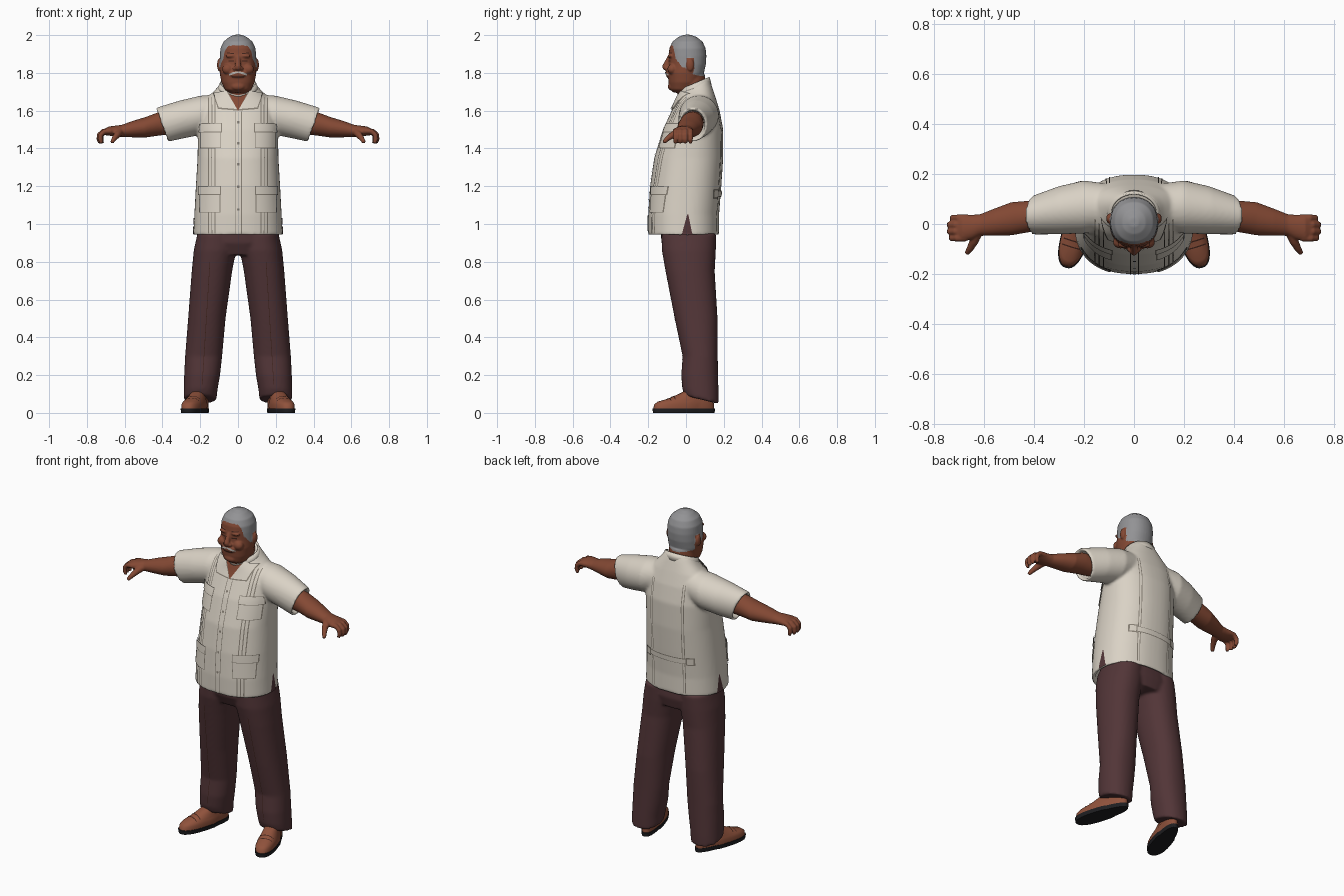
import bpy, bmesh, math
from mathutils import Vector, Matrix
from mathutils.bvhtree import BVHTree

cube = bpy.data.objects.get("Cube")
if cube:
    bpy.data.objects.remove(cube, do_unlink=True)


def material(name, r, g, b):
    m = bpy.data.materials.new(name)
    m.use_nodes = True
    m.diffuse_color = (r, g, b, 1)
    node = next(n for n in m.node_tree.nodes if n.type == 'BSDF_PRINCIPLED')
    node.inputs["Base Color"].default_value = (r, g, b, 1)
    node.inputs["Roughness"].default_value = 0.8
    return m


CREAM = material("cream cloth", .70, .645, .56)
SEAM = material("shirt seam", .25, .22, .18)
MAROON = material("maroon cloth", .085, .036, .039)
SKIN = material("brown skin", .23, .066, .034)
HAIR = material("grey hair", .29, .29, .30)
LEATHER = material("tan leather", .28, .085, .045)
SOLE = material("black sole", .013, .013, .015)
WHISKER = material("pale whisker", .50, .47, .43)
DARK = material("dark brown line", .05, .017, .011)


def finish(name, bm, mats):
    me = bpy.data.meshes.new(name)
    bm.to_mesh(me)
    bm.free()
    for m in mats:
        me.materials.append(m)
    ob = bpy.data.objects.new(name, me)
    bpy.context.collection.objects.link(ob)
    for p in me.polygons:
        p.use_smooth = True
    return ob


def loft(bm, rings, n=2.0, seg=40):
    """Closed skin through rings of (centre, u axis, v axis)."""
    loops = []
    for c, u, v in rings:
        loop = []
        for i in range(seg):
            a = math.tau * i / seg
            co, si = math.cos(a), math.sin(a)
            s = math.copysign(abs(co) ** (2 / n), co)
            t = math.copysign(abs(si) ** (2 / n), si)
            loop.append(bm.verts.new(Vector(c) + Vector(u) * s + Vector(v) * t))
        loops.append(loop)
    faces = [bm.faces.new(loops[0]), bm.faces.new(loops[-1])]
    for a, b in zip(loops, loops[1:]):
        for i in range(seg):
            j = (i + 1) % seg
            faces.append(bm.faces.new((a[i], a[j], b[j], b[i])))
    bmesh.ops.recalc_face_normals(bm, faces=faces)


def upright(z, front, back, rx, cx=0, tilt=0):
    ry = (back - front) / 2
    return (cx, (front + back) / 2, z), (rx, 0, 0), (0, ry, tilt * ry)


def sideways(s, x, y, z, ry, rz, lean=0):
    return (s * x, y, z), (0, ry, 0), (s * lean, 0, rz)


def ball(bm, at, size):
    bmesh.ops.create_uvsphere(bm, u_segments=20, v_segments=12, radius=1,
                              matrix=Matrix.Translation(at) @ Matrix.Diagonal((*size, 1)))


def tube(bm, pts, radii):
    pts = [Vector(p) for p in pts]
    rings = []
    for i, p in enumerate(pts):
        d = (pts[min(i + 1, len(pts) - 1)] - pts[max(i - 1, 0)]).normalized()
        u = d.cross((0.3, 1, 0.2)).normalized()
        rings.append((p, u * radii[i], d.cross(u) * radii[i]))
    loft(bm, rings, seg=14)


def fuse(name, bm, mats, voxel, rounds):
    """Melt overlapping parts into one soft skin."""
    ob = finish(name, bm, mats)
    rm = ob.modifiers.new("fuse", 'REMESH')
    rm.mode, rm.voxel_size, rm.use_smooth_shade = 'VOXEL', voxel, True
    sm = ob.modifiers.new("soften", 'SMOOTH')
    sm.factor, sm.iterations = 0.5, rounds
    deps = bpy.context.evaluated_depsgraph_get()
    me = bpy.data.meshes.new_from_object(ob.evaluated_get(deps))
    ob.modifiers.clear()
    ob.data = me
    me.materials.clear()
    for m in mats:
        me.materials.append(m)
    for p in me.polygons:
        p.use_smooth, p.material_index = True, 0
    return ob


RAYS = {'front': (lambda u, v: (u, -3, v), (0, 1, 0)), 'back': (lambda u, v: (u, 3, v), (0, -1, 0)),
        'left': (lambda u, v: (3, u, v), (-1, 0, 0)), 'right': (lambda u, v: (-3, u, v), (1, 0, 0)),
        'top': (lambda u, v: (u, v, 3), (0, 0, -1))}


def plates(name, target, side, quads, mat, off=.003):
    """Thin plates laid on a target surface, each given by four corners."""
    me = target.data
    tree = BVHTree.FromPolygons([v.co for v in me.vertices], [p.vertices[:] for p in me.polygons])
    start, ray = RAYS[side]
    ray = Vector(ray)
    bm = bmesh.new()
    for q in quads:
        a, b, c, d = [Vector(p) for p in q]
        nu = max(1, int(max((b - a).length, (c - d).length) / .012))
        nv = max(1, int((d - a).length / .012))
        grid = []
        for j in range(nv + 1):
            row = []
            for i in range(nu + 1):
                p = a.lerp(b, i / nu).lerp(d.lerp(c, i / nu), j / nv)
                o = Vector(start(*p))
                hit, nor, _, _ = tree.ray_cast(o, ray)
                if hit is None:
                    hit, nor, _, _ = tree.find_nearest(o + ray * 3)
                row.append(bm.verts.new(hit + nor * off))
            grid.append(row)
        for r0, r1 in zip(grid, grid[1:]):
            for i in range(nu):
                f = bm.faces.new((r0[i], r0[i + 1], r1[i + 1], r1[i]))
                f.normal_update()
                if f.normal.dot(ray) > 0:
                    f.normal_flip()
    return finish(name, bm, [mat])


def rect(x0, x1, z0, z1):
    return [(x0, z0), (x1, z0), (x1, z1), (x0, z1)]


def both(quads):
    return quads + [[(-u, v) for u, v in q] for q in quads]


# Shirt: torso with hollow hem, and sleeves with hollow cuffs
bm = bmesh.new()
loft(bm, [upright(*r) for r in (
    (1.06, -.17, .145, .205), (.95, -.18, .155, .215), (.938, -.20, .175, .237), (1.05, -.20, .175, .231),
    (1.2, -.19, .187, .223), (1.35, -.168, .197, .214), (1.5, -.122, .197, .212),
    (1.6, -.076, .178, .205))] + [upright(1.66, -.055, .155, .172, 0, .15),
    upright(1.705, -.045, .135, .12, 0, .35), upright(1.735, -.03, .122, .095, 0, .45)], 2.3, 56)
for s in (1, -1):
    loft(bm, [sideways(s, *r) for r in (
        (.06, .07, 1.60, .085, .09), (.2, .068, 1.575, .106, .104), (.3, .055, 1.553, .096, .10, .01),
        (.405, .035, 1.525, .077, .09, .03), (.40, .035, 1.525, .064, .076, .03), (.34, .04, 1.535, .058, .068))])
shirt = fuse("shirt", bm, [CREAM], .008, 6)

# Collar band and folded lapels
bm = bmesh.new()
loft(bm, [upright(*r) for r in (
    (1.70, -.05, .135, .115, 0, .4), (1.745, -.038, .125, .096, 0, .42),
    (1.745, -.032, .118, .09, 0, .42), (1.69, -.03, .115, .085, 0, .4))])
finish("collar", bm, [CREAM])
plates("open_neck", shirt, 'front', [[(-.003, 1.6), (.003, 1.6), (.06, 1.7), (-.06, 1.7)]], SKIN)
plates("lapel_edges", shirt, 'front', both([[(.001, 1.598), (.105, 1.607), (.13, 1.69), (.055, 1.70)]]), SEAM, .005)
plates("lapels", shirt, 'front', both([[(.005, 1.605), (.1, 1.613), (.125, 1.69), (.06, 1.70)]]), CREAM, .009)

# Button placket, pleats and pockets
plates("placket_lines", shirt, 'front', [rect(x, x + .004, .945, 1.595) for x in (-.016, .016)], SEAM)
plates("buttons", shirt, 'front', [rect(-.004, .008, z, z + .012) for z in (1.07, 1.19, 1.31, 1.42, 1.53)], SEAM, .005)
plates("front_pleats", shirt, 'front', both([rect(x, x + .005, .95, 1.67) for x in (.118, .135, .152)]), SEAM)
boxes = [(.088, .198, 1.40, 1.525), (.092, .202, 1.06, 1.195)]
flaps = [(x0 - .004, x1 + .004, z1 - .042, z1 + .006) for x0, x1, z0, z1 in boxes]
for label, panels, lift in (("pocket", boxes, .004), ("pocket_flap", flaps, .0065)):
    plates(label + "_edges", shirt, 'front', both([rect(*p) for p in panels]), SEAM, lift)
    plates(label + "s", shirt, 'front', both([rect(a + .004, b - .004, c + .004, d - .003)
                                             for a, b, c, d in panels]), CREAM, lift + .0015)

# Back pleats, half belt and buckles
plates("back_pleats", shirt, 'back', both([rect(x, x + .004, .96, 1.62) for x in (.095, .108)]), SEAM)
plates("belt_edges", shirt, 'back', [rect(-.15, .15, 1.143, 1.177)], SEAM, .004)
plates("half_belt", shirt, 'back', [rect(-.15, .15, 1.147, 1.173)], CREAM, .006)
plates("buckles", shirt, 'back', both([rect(.115, .16, 1.136, 1.184)]), SEAM, .007)
plates("buckle_centres", shirt, 'back', both([rect(.122, .153, 1.143, 1.177)]), CREAM, .0085)
for side in ('left', 'right'):
    plates(side + "_hem_slit", shirt, side, [[(-.025, .934), (.035, .934), (.012, 1.05), (.006, 1.05)]], MAROON)

# Trousers
bm = bmesh.new()
loft(bm, [upright(*r) for r in ((.835, -.10, .145, .18), (.90, -.13, .16, .218), (1.08, -.14, .14, .205))], 2.3)
for s in (1, -1):
    loft(bm, [upright(z, f, b, rx, s * cx, t) for z, f, b, rx, cx, t in (
        (.95, -.13, .16, .10, .115, 0), (.86, -.128, .158, .112, .122, 0), (.75, -.108, .152, .107, .138, 0),
        (.5, -.06, .167, .099, .165, 0), (.3, -.018, .168, .098, .182, 0), (.2, -.025, .17, .095, .19, 0),
        (.12, -.02, .172, .089, .198, -.1), (.07, -.008, .172, .087, .201, -.25))], 2.2)
trousers = fuse("trousers", bm, [MAROON], .009, 5)
plates("trouser_creases", trousers, 'front', both([[(.188, .15), (.191, .15), (.15, .8), (.147, .8)]]), DARK, .001)

# Shoes, turned outward
for s, label in ((1, "left"), (-1, "right")):
    place = Matrix.Translation((s * .222, -.008, 0)) @ Matrix.Rotation(s * math.radians(17), 4, 'Z')

    def slab(name, rows, mat):
        bm = bmesh.new()
        loft(bm, [upright(*r) for r in rows], 2.4)
        for v in bm.verts:
            v.co.x *= 1 - .5 * v.co.y - (.12 if v.co.y > .05 else 0)
            v.co = place @ v.co
        return finish(name, bm, [mat])
    sole = slab(label + "_sole", ((0, -.172, .165, .053), (.018, -.175, .168, .056), (.024, -.175, .168, .056)), SOLE)
    shoe = slab(label + "_shoe", ((.022, -.17, .163, .053), (.045, -.166, .162, .054), (.06, -.145, .16, .05),
                                  (.075, -.09, .158, .045), (.10, -.03, .155, .04), (.115, 0, .15, .036)), LEATHER)
    strap = [[(place @ Vector((x, y, 0))).to_2d() for x, y in rect(-.04, .04, y0, y0 + .005)]
             for y0 in (-.065, -.09)]
    plates(label + "_shoe_strap", shoe, 'top', strap, DARK, .003)
    bpy.ops.object.select_all(action='DESELECT')
    for ob in (sole, shoe):
        ob.select_set(True)
    bpy.context.view_layer.objects.active = shoe
    bpy.ops.object.shade_smooth_by_angle(angle=math.radians(45))

# Arms and curled hands
for s, label in ((1, "left"), (-1, "right")):
    bm = bmesh.new()
    loft(bm, [sideways(s, *r) for r in (
        (.31, .04, 1.54, .055, .06), (.42, .03, 1.53, .063, .062), (.49, .021, 1.512, .066, .054),
        (.56, .007, 1.502, .054, .043), (.615, -.004, 1.493, .043, .032), (.645, -.012, 1.492, .049, .029),
        (.685, -.016, 1.492, .054, .024), (.708, -.016, 1.487, .048, .016))])
    for y, reach in ((.024, -.012), (-.003, 0), (-.03, 0), (-.056, -.008)):
        tube(bm, [(s * (x + reach), y, z) for x, z in
                  ((.68, 1.492), (.715, 1.49), (.735, 1.472), (.737, 1.448), (.73, 1.427))],
             (.015, .0145, .0135, .0125, .009))
    tube(bm, [(s * .625, -.03, 1.49), (s * .64, -.07, 1.472), (s * .655, -.098, 1.452), (s * .668, -.118, 1.432)],
         (.022, .018, .014, .01))
    fuse(label + "_arm", bm, [SKIN], .005, 3)

# Head, neck, nose, brows, cheeks and ears
bm = bmesh.new()
loft(bm, [upright(*r) for r in (
    (1.695, -.065, .03, .045), (1.712, -.085, .05, .07), (1.75, -.092, .08, .088), (1.80, -.096, .095, .097),
    (1.845, -.092, .105, .097), (1.89, -.092, .108, .096), (1.93, -.088, .104, .093), (1.965, -.072, .088, .077),
    (1.99, -.04, .056, .047), (2.002, -.01, .024, .018))], 2.15)
loft(bm, [upright(*r) for r in ((1.60, -.04, .11, .075), (1.70, -.046, .108, .08), (1.79, -.05, .10, .08))])
tube(bm, [(0, -.086, 1.885), (0, -.1, 1.855), (0, -.11, 1.83)], (.012, .014, .018))
ball(bm, (0, -.108, 1.828), (.017, .017, .015))
ball(bm, (0, -.092, 1.795), (.045, .014, .022))
ball(bm, (0, -.08, 1.728), (.035, .016, .02))
for s in (1, -1):
    ball(bm, (s * .016, -.1, 1.823), (.012, .014, .011))
    ball(bm, (s * .036, -.082, 1.89), (.03, .014, .011))
    ball(bm, (s * .054, -.072, 1.82), (.03, .026, .028))
    ball(bm, (s * .1, .022, 1.842), (.011, .02, .033))
head = fuse("head", bm, [SKIN, HAIR], .005, 3)
hairline = [(-.3, 1.95), (-.068, 1.945), (-.055, 1.875), (-.02, 1.83), (.01, 1.82), (.045, 1.79), (.3, 1.74)]
for p in head.data.polygons:
    x, y, z = p.center
    for (y0, z0), (y1, z1) in zip(hairline, hairline[1:]):
        if y0 <= y < y1:
            ear = abs(x) > .09 and abs(y - .022) < .021 and z < 1.878
            p.material_index = int(z > z0 + (z1 - z0) * (y - y0) / (y1 - y0) and not ear)

# Painted face details
plates("eyes", head, 'front', both([rect(.02, .05, 1.859, 1.866)]), DARK, .002)
plates("eyebrows", head, 'front', both([[(.02, 1.898), (.058, 1.902), (.058, 1.907), (.02, 1.905)]]), DARK, .002)
plates("moustache", head, 'front', both([[(0, 1.8), (.043, 1.787), (.046, 1.795), (0, 1.812)]]), WHISKER, .005)
plates("mouth", head, 'front', [rect(-.03, .03, 1.776, 1.782)], DARK, .002)
